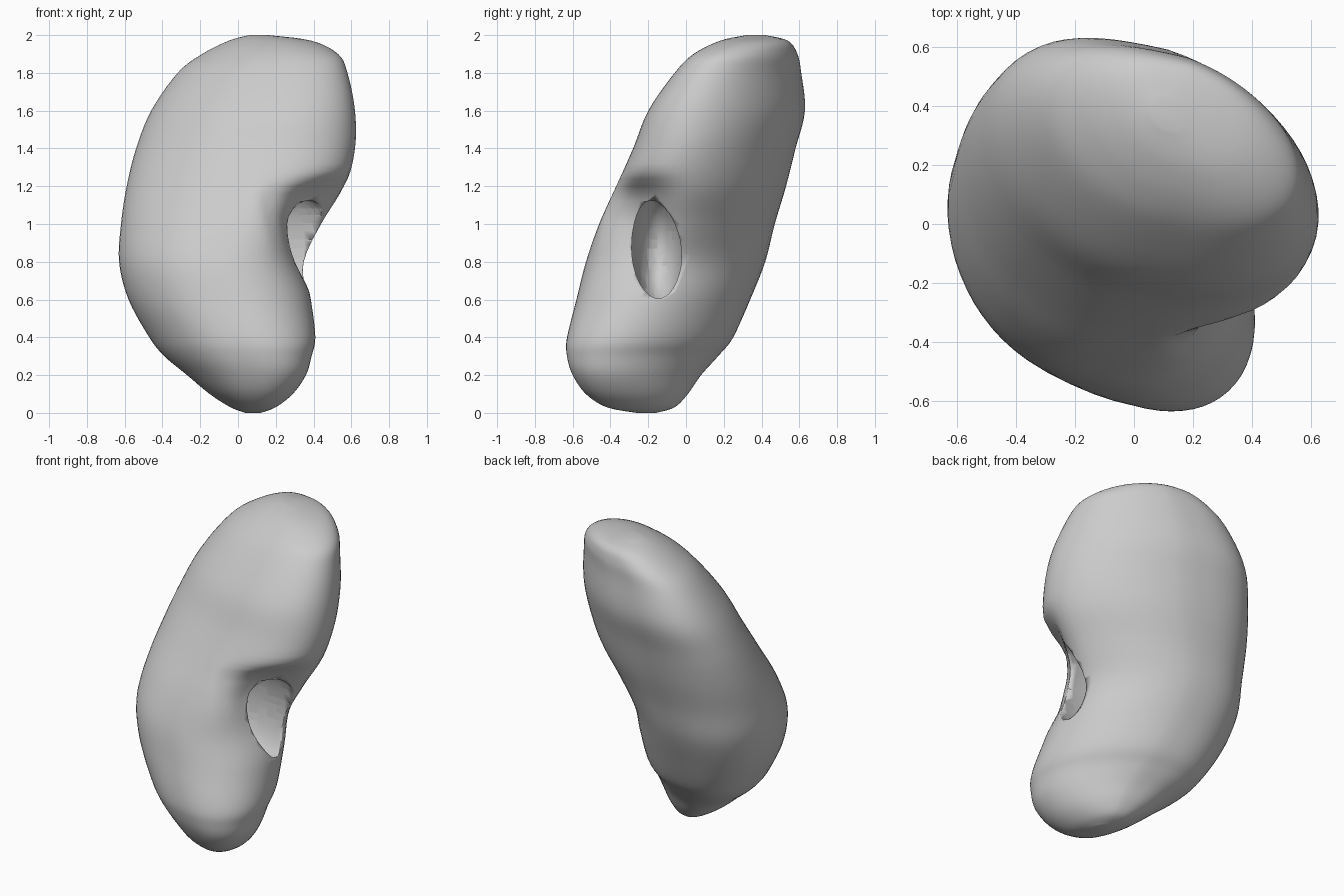
import bpy, bmesh, math
from mathutils import Vector

cube = bpy.data.objects.get("Cube")
if cube:
    bpy.data.objects.remove(cube)

# Single matte grey
grey = bpy.data.materials.new("matte grey")
grey.use_nodes = True
grey.diffuse_color = (0.6, 0.6, 0.6, 1)
grey.node_tree.nodes["Principled BSDF"].inputs["Base Color"].default_value = (0.6, 0.6, 0.6, 1)

# Horizontal sections: height, x range, y range, slant of the oval
SECTIONS = [
    (0.00, 0.04, 0.12, -0.26, -0.16, -0.3),
    (0.03, -0.04, 0.20, -0.42, -0.06, -0.3),
    (0.10, -0.15, 0.29, -0.53, 0.01, -0.33),
    (0.20, -0.27, 0.36, -0.60, 0.08, -0.36),
    (0.30, -0.39, 0.39, -0.63, 0.17, -0.36),
    (0.40, -0.47, 0.41, -0.63, 0.25, -0.32),
    (0.60, -0.58, 0.39, -0.58, 0.34, -0.24),
    (0.80, -0.63, 0.37, -0.53, 0.42, -0.2),
    (1.00, -0.62, 0.46, -0.46, 0.47, -0.22),
    (1.20, -0.59, 0.57, -0.37, 0.53, -0.28),
    (1.40, -0.54, 0.62, -0.28, 0.58, -0.34),
    (1.60, -0.46, 0.62, -0.20, 0.63, -0.38),
    (1.80, -0.32, 0.58, -0.06, 0.61, -0.42),
    (1.90, -0.19, 0.53, 0.04, 0.59, -0.42),
    (1.97, -0.05, 0.39, 0.18, 0.54, -0.35),
    (2.00, 0.06, 0.16, 0.32, 0.42, -0.3),
]
SIDES, STEPS = 64, 5


def spline(a, b, c, d, t):
    """Catmull-Rom blend between b and c."""
    return [q + 0.5 * t * (r - p + t * (2 * p - 5 * q + 4 * r - s + t * (3 * (q - r) + s - p)))
            for p, q, r, s in zip(a, b, c, d)]


def dent(co):
    """Push the notch on the inner side towards the middle, with a firm upper edge."""
    if co.x > 0.05:
        up = (co.z - 1.08) / (0.15 if co.z > 1.08 else 0.25)
        across = (co.y + 0.26) / (0.2 if co.y < -0.26 else 0.15)
        fall = up ** 4 if up > 0 else up ** 2
        co.x -= 0.17 * math.exp(-fall - across ** 2) * min(1, (co.x - 0.05) / 0.2)
    return co


# Bean-shaped body, lofted through the sections, fuller on its outer side
rows = []
last = len(SECTIONS) - 1
for i in range(last):
    near = [SECTIONS[min(max(i + k, 0), last)] for k in (-1, 0, 1, 2)]
    rows += [spline(*near, s / STEPS) for s in range(STEPS)]
rows.append(SECTIONS[last])

bm = bmesh.new()
rings = []
for z, x0, x1, y0, y1, slant in rows:
    ring = []
    for k in range(SIDES):
        a = math.tau * (k + 0.5) / SIDES
        c = math.cos(a)
        side = c if c > 0 else -abs(c) ** 0.82
        x = (x0 + x1) / 2 + (x1 - x0) / 2 * side
        y = (y0 + y1) / 2 + (y1 - y0) / 2 * math.sin(a + math.asin(slant))
        ring.append(bm.verts.new(dent(Vector((x, y, z)))))
    rings.append(ring)
for low, high in zip(rings, rings[1:]):
    for k in range(SIDES):
        n = (k + 1) % SIDES
        bm.faces.new((low[k], low[n], high[n], high[k]))
bm.faces.new(rings[0][::-1])
bm.faces.new(rings[-1])
mesh = bpy.data.meshes.new("bean_body")
bm.to_mesh(mesh)
bm.free()
mesh.materials.append(grey)
body = bpy.data.objects.new("bean_body", mesh)
bpy.context.collection.objects.link(body)

# Deep pocket in the notch
bpy.ops.mesh.primitive_uv_sphere_add(segments=32, ring_count=20, radius=1,
                                     location=(0.22, -0.15, 0.87))
pocket = bpy.context.object
pocket.name = "pocket_cutter"
pocket.scale = (0.34, 0.14, 0.3)
pocket.data.materials.append(grey)
bpy.ops.object.shade_smooth()
pocket.hide_render = True
pocket.hide_set(True)
cut = body.modifiers.new("pocket", 'BOOLEAN')
cut.operation = 'DIFFERENCE'
cut.solver = 'EXACT'
cut.object = pocket

# Smooth shading with a crisp pocket rim
bpy.ops.object.select_all(action='DESELECT')
bpy.context.view_layer.objects.active = body
body.select_set(True)
bpy.ops.object.shade_smooth_by_angle(angle=math.radians(50))
